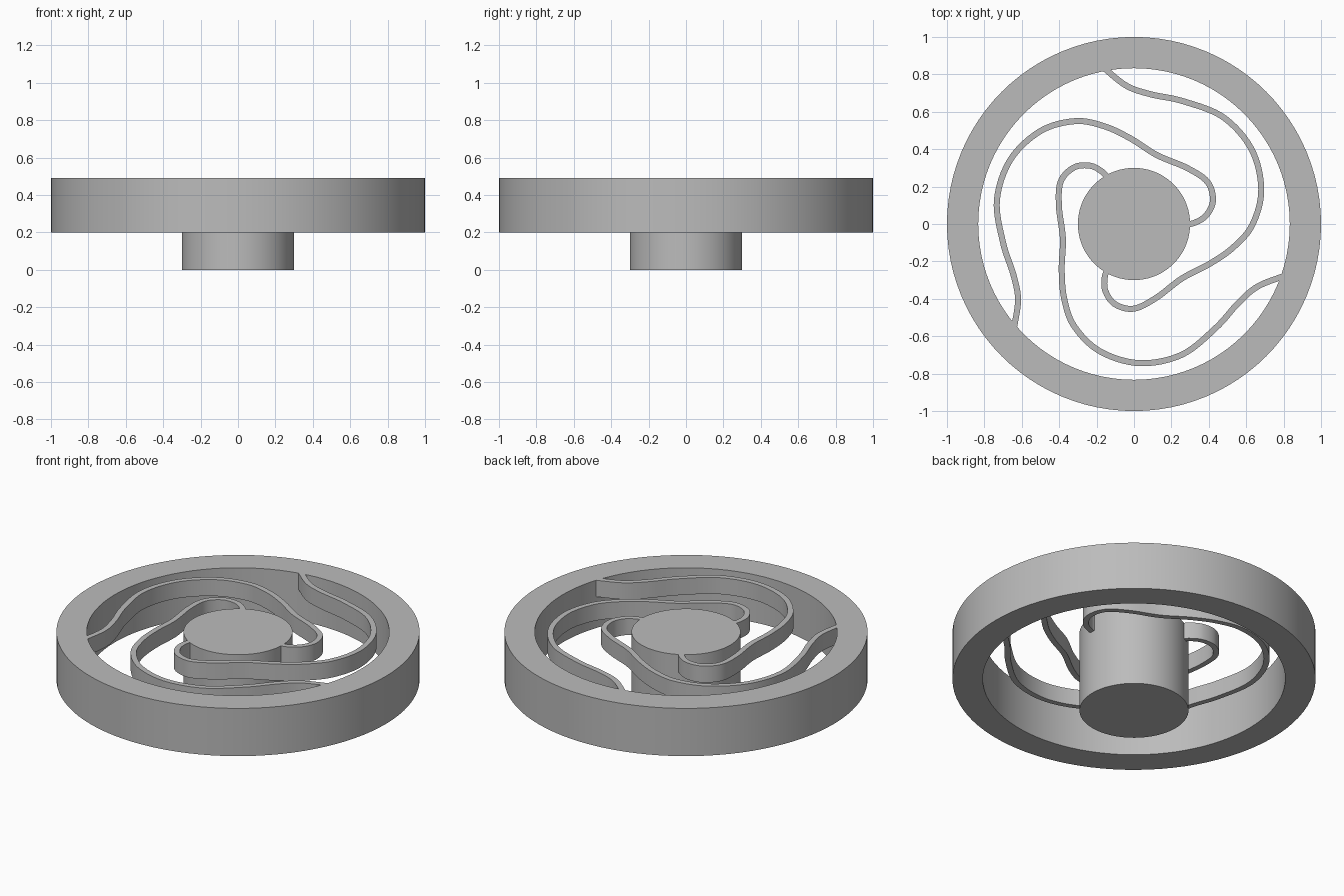
import bpy, bmesh, math
from mathutils import Vector, Matrix
from mathutils.geometry import interpolate_bezier

cube = bpy.data.objects.get("Cube")
if cube:
    bpy.data.objects.remove(cube, do_unlink=True)

grey = bpy.data.materials.new("plain grey")
grey.use_nodes = True
grey.diffuse_color = (0.5, 0.5, 0.5, 1)
grey.node_tree.nodes["Principled BSDF"].inputs["Base Color"].default_value = (0.5, 0.5, 0.5, 1)

TOP = 0.49
RING_BASE = 0.2
ARM_HEIGHT = 0.1
ARM_WIDTH = 0.032
SIDES = 96


def add_object(name, bm):
    bmesh.ops.recalc_face_normals(bm, faces=bm.faces)
    mesh = bpy.data.meshes.new(name)
    bm.to_mesh(mesh)
    bm.free()
    mesh.materials.append(grey)
    obj = bpy.data.objects.new(name, mesh)
    bpy.context.collection.objects.link(obj)
    bpy.ops.object.select_all(action="DESELECT")
    obj.select_set(True)
    bpy.context.view_layer.objects.active = obj
    bpy.ops.object.shade_smooth_by_angle(angle=math.radians(35))
    return obj


def smooth_path(points, steps=8):
    """Smooth line through all points."""
    pts = [Vector((x, y, 0)) for x, y in points]
    last = len(pts) - 1
    tangents = [(pts[min(i + 1, last)] - pts[max(i - 1, 0)]) / 6 for i in range(last + 1)]
    path = [pts[0]]
    for i in range(last):
        path += interpolate_bezier(pts[i], pts[i] + tangents[i],
                                   pts[i + 1] - tangents[i + 1], pts[i + 1], steps + 1)[1:]
    return path


# Solid hub
bm = bmesh.new()
bmesh.ops.create_cone(bm, cap_ends=True, segments=SIDES, radius1=0.3, radius2=0.3,
                      depth=TOP, matrix=Matrix.Translation((0, 0, TOP / 2)))
add_object("hub", bm)

# Outer ring: rectangular profile spun round the axis
bm = bmesh.new()
profile = [(0.833, RING_BASE), (1, RING_BASE), (1, TOP), (0.833, TOP)]
verts = [bm.verts.new((r, 0, z)) for r, z in profile]
edges = [bm.edges.new((verts[i], verts[i - 1])) for i in range(4)]
bmesh.ops.spin(bm, geom=verts + edges, cent=(0, 0, 0), axis=(0, 0, 1),
               angle=math.tau, steps=SIDES, use_merge=True)
bmesh.ops.remove_doubles(bm, verts=bm.verts, dist=0.0001)
add_object("outer_ring", bm)

# Three wavy spring arms joining hub and ring
ARM_PATH = [(0.27, 0.0), (0.32, 0.005), (0.385, 0.045), (0.422, 0.125), (0.393, 0.225),
            (0.283, 0.3), (0.123, 0.368), (-0.02, 0.458), (-0.16, 0.523), (-0.315, 0.55),
            (-0.5, 0.497), (-0.66, 0.345), (-0.733, 0.128), (-0.7, -0.1), (-0.645, -0.27),
            (-0.62, -0.4), (-0.638, -0.535), (-0.65, -0.58)]
path = smooth_path(ARM_PATH)
for number in range(3):
    bm = bmesh.new()
    turn = Matrix.Rotation(number * math.tau / 3, 3, "Z")
    rows = []
    for i, p in enumerate(path):
        along = (path[min(i + 1, len(path) - 1)] - path[max(i - 1, 0)]).normalized()
        side = Vector((-along.y, along.x, 0)) * ARM_WIDTH / 2
        rows.append([bm.verts.new(turn @ (p + side * s) + Vector((0, 0, z)))
                     for s, z in ((-1, TOP - ARM_HEIGHT), (1, TOP - ARM_HEIGHT),
                                  (1, TOP), (-1, TOP))])
    for a, b in zip(rows, rows[1:]):
        for k in range(4):
            bm.faces.new((a[k - 1], a[k], b[k], b[k - 1]))
    bm.faces.new(rows[0])
    bm.faces.new(rows[-1])
    add_object(f"spring_arm_{number + 1}", bm)
